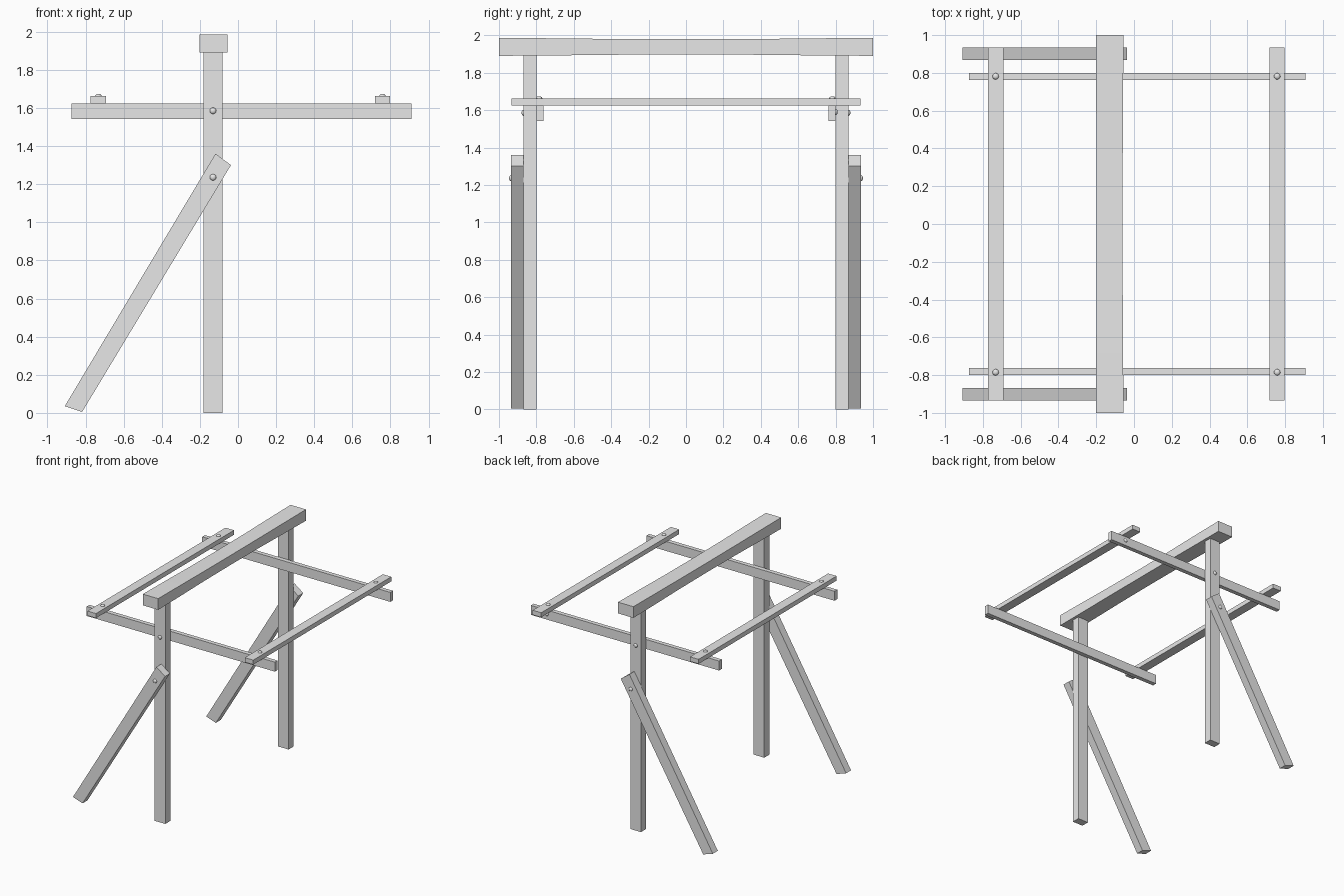
import bpy, bmesh, math
from mathutils import Matrix, Vector

cube = bpy.data.objects.get("Cube")
if cube:
    bpy.data.objects.remove(cube, do_unlink=True)

grey = bpy.data.materials.new("plain_grey")
grey.use_nodes = True
colour = (0.8, 0.8, 0.8, 1)
grey.diffuse_color = colour
grey.node_tree.nodes["Principled BSDF"].inputs["Base Color"].default_value = colour


def finish(bm, name):
    bmesh.ops.recalc_face_normals(bm, faces=bm.faces)
    mesh = bpy.data.meshes.new(name)
    bm.to_mesh(mesh)
    bm.free()
    mesh.materials.append(grey)
    obj = bpy.data.objects.new(name, mesh)
    bpy.context.collection.objects.link(obj)
    return obj


def loft(name, rings):
    """Skin a row of matching rings and cap both ends."""
    bm = bmesh.new()
    rows = [[bm.verts.new(p) for p in ring] for ring in rings]
    n = len(rows[0])
    for a, b in zip(rows, rows[1:]):
        for i in range(n):
            j = (i + 1) % n
            bm.faces.new((a[i], a[j], b[j], b[i]))
    bm.faces.new(rows[0])
    bm.faces.new(rows[-1])
    return finish(bm, name)


def plank(name, profile, y0, y1):
    """Extrude an (x, z) outline along y."""
    return loft(name, [[(x, y, z) for x, z in profile] for y in (y0, y1)])


def rect(x0, x1, z0, z1):
    return [(x0, z0), (x1, z0), (x1, z1), (x0, z1)]


def bolt(name, position, direction):
    """Low domed bolt head facing along direction."""
    bm = bmesh.new()
    turn = Vector(direction).to_track_quat('Z', 'Y').to_matrix().to_4x4()
    squash = Matrix.Diagonal((0.017, 0.017, 0.011, 1))
    bmesh.ops.create_uvsphere(bm, u_segments=12, v_segments=8, radius=1,
                              matrix=Matrix.Translation(position) @ turn @ squash)
    for f in bm.faces:
        f.smooth = True
    return finish(bm, name)


# Ridge beam, slightly hewn thinner toward the middle
stations = [(-1, 1), (-0.68, 0.95), (-0.4, 0.88), (0, 0.85),
            (0.4, 0.88), (0.68, 0.95), (1, 1)]
rings = []
for y, s in stations:
    hx, hz = 0.073 * (0.6 + 0.4 * s), 0.048 * s
    rings.append([(x, y, z) for x, z in
                  rect(-0.129 - hx, -0.129 + hx, 1.938 - hz, 1.938 + hz)])
loft("ridge_beam", rings)

# Slanted brace outline
brace = [(-0.818, 0.005), (-0.037, 1.30), (-0.118, 1.36), (-0.909, 0.035)]

# Front and back frames: post, brace, cross bar and their bolts
for side, s in (("front", -1), ("back", 1)):
    plank(side + "_post", rect(-0.181, -0.081, 0, 1.9), s * 0.80, s * 0.868)
    plank(side + "_brace", brace, s * 0.868, s * 0.935)
    plank(side + "_cross_bar", rect(-0.873, 0.909, 1.543, 1.624), s * 0.763, s * 0.80)
    bolt(side + "_post_bolt", (-0.131, s * 0.868, 1.585), (0, s, 0))
    bolt(side + "_brace_bolt", (-0.131, s * 0.935, 1.236), (0, s, 0))

# Side rails resting on the cross bars, bolted from above
for side, x0, x1 in (("right", -0.773, -0.692), ("left", 0.718, 0.798)):
    plank(side + "_rail", rect(x0, x1, 1.624, 1.663), -0.934, 0.934)
    for end, y in (("front", -0.785), ("back", 0.782)):
        bolt(f"{side}_{end}_rail_bolt", ((x0 + x1) / 2, y, 1.663), (0, 0, 1))

# Single bolt on the outer face of the back cross bar
bolt("back_cross_bar_bolt", (0.76, 0.80, 1.59), (0, 1, 0))
